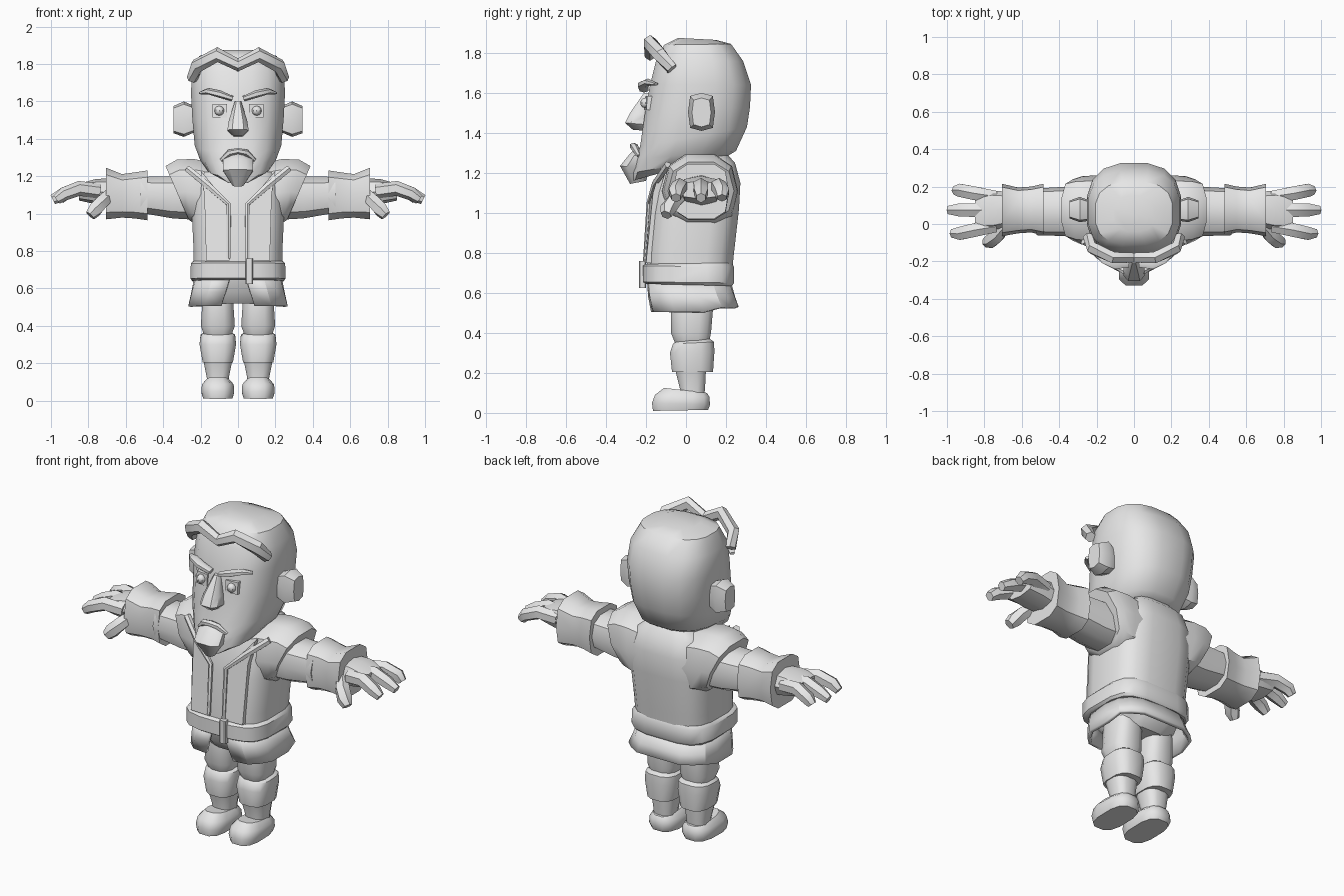
import bpy, bmesh, math
from mathutils import Vector

clay = bpy.data.materials.new("light_grey")
clay.diffuse_color = (0.8, 0.8, 0.8, 1)


def finish(name, bm, angle=40):
    """Turn a bmesh into an object, smooth with sharp creases."""
    bmesh.ops.recalc_face_normals(bm, faces=bm.faces)
    for f in bm.faces:
        f.smooth = True
    for e in bm.edges:
        e.smooth = e.calc_face_angle(0) < math.radians(angle)
    me = bpy.data.meshes.new(name)
    bm.to_mesh(me)
    bm.free()
    me.materials.append(clay)
    ob = bpy.data.objects.new(name, me)
    bpy.context.collection.objects.link(ob)
    return ob


def loft(name, rings, closed=True, angle=40):
    """Skin a list of equal-length point rings."""
    bm = bmesh.new()
    rows = [[bm.verts.new(p) for p in r] for r in rings]
    n = len(rows[0])
    for a, b in zip(rows, rows[1:]):
        for i in range(n if closed else n - 1):
            j = (i + 1) % n
            bm.faces.new((a[i], a[j], b[j], b[i]))
    if closed:
        bm.faces.new(rows[0])
        bm.faces.new(rows[-1])
    return finish(name, bm, angle)


def power(v, e):
    return math.copysign(abs(v) ** e, v)


def ring_z(zf, zb, hw, yf, yb, cx=0, n=12, e=0.7):
    """Rounded-box ring, height running from zf at the front to zb at the back."""
    pts = []
    for i in range(n):
        t = math.tau * (i + 0.5) / n
        s = power(math.sin(t), e) / power(math.sin(math.tau * (n // 4 - 0.5) / n), e)
        s = max(-1, min(1, s))
        pts.append((cx + hw * power(math.cos(t), e), (yf + yb) / 2 + s * (yb - yf) / 2,
                    (zf + zb) / 2 + s * (zb - zf) / 2))
    return pts


def ring_x(x, y0, y1, z0, z1, slant=0, n=10, e=0.8):
    """Ring across the x axis; slant pushes its top outwards."""
    pts = []
    for i in range(n):
        t = math.tau * i / n
        c, s = power(math.cos(t), e), power(math.sin(t), e)
        pts.append((x + slant * s, (y0 + y1) / 2 + c * (y1 - y0) / 2,
                    (z0 + z1) / 2 + s * (z1 - z0) / 2))
    return pts


def flip(rings, s):
    return [[(s * x, y, z) for x, y, z in r] for r in rings]


def tube(name, path, radii, up=(0, 0, 1), n=6, s=1):
    """Tapered tube; each radius is (sideways, upwards)."""
    pts = [Vector(p) for p in path]
    rings = []
    for i, p in enumerate(pts):
        t = (pts[min(i + 1, len(pts) - 1)] - pts[max(i - 1, 0)]).normalized()
        side = t.cross(Vector(up)).normalized()
        top = side.cross(t)
        a, b = radii[i]
        rings.append([tuple(p + side * a * math.cos(math.tau * (k + .5) / n)
                            + top * b * math.sin(math.tau * (k + .5) / n)) for k in range(n)])
    return loft(name, flip(rings, s))


def panel(name, pts, depth, s=1):
    """Flat polygon given depth along y."""
    return loft(name, flip([pts, [(x, y + depth, z) for x, y, z in pts]], s))


# Head
loft("head", [ring_z(*r, n=16, e=0.75) for r in (
    (1.16, 1.24, .08, -.27, .02), (1.20, 1.28, .165, -.27, .20),
    (1.27, 1.31, .205, -.25, .25), (1.33, 1.43, .235, -.23, .305),
    (1.50, 1.53, .248, -.205, .32), (1.64, 1.64, .255, -.18, .325),
    (1.76, 1.76, .25, -.15, .285), (1.84, 1.845, .21, -.11, .225),
    (1.875, 1.865, .11, -.04, .15))])

# Chin, mouth and nose
loft("chin", [ring_z(*r, n=8) for r in (
    (1.145, 1.16, .03, -.28, -.2), (1.235, 1.22, .085, -.33, -.18),
    (1.29, 1.28, .085, -.285, -.17), (1.325, 1.33, .03, -.25, -.17))])
tube("mouth", [(-.09, -.235, 1.285), (-.045, -.255, 1.325), (0, -.262, 1.335),
               (.045, -.255, 1.325), (.09, -.235, 1.285)],
     [(.01, .01), (.02, .018), (.022, .016), (.02, .018), (.01, .01)])
loft("nose", [ring_z(*r, n=8) for r in (
    (1.415, 1.41, .025, -.265, -.18), (1.45, 1.44, .06, -.305, -.18),
    (1.50, 1.49, .052, -.28, -.17), (1.60, 1.60, .018, -.21, -.15))])

# Hair curl
tube("hair_curl", [(-.245, -.07, 1.72), (-.22, -.13, 1.79), (-.11, -.18, 1.85), (0, -.18, 1.795),
                   (.11, -.18, 1.85), (.22, -.13, 1.79), (.245, -.07, 1.72)],
     [(.03, .03), (.035, .04), (.035, .04), (.03, .035), (.035, .04), (.035, .04), (.03, .03)])

# Jacket body and pelvis
loft("jacket", [ring_z(*r, n=16, e=0.6) for r in (
    (.66, .66, .24, -.195, .225), (.80, .80, .24, -.195, .24),
    (1.00, 1.02, .25, -.175, .265), (1.13, 1.15, .24, -.16, .272),
    (1.22, 1.25, .21, -.13, .245), (1.24, 1.30, .14, -.08, .2))])
loft("pelvis", [ring_z(*r) for r in (
    (.52, .52, .15, -.1, .14), (.58, .58, .2, -.15, .2), (.68, .68, .2, -.17, .21))])

# Belt and buckle flap
loft("belt", [ring_z(*r, n=16, e=0.55) for r in (
    (.645, .635, .245, -.20, .23), (.655, .65, .257, -.215, .24),
    (.735, .73, .255, -.215, .24), (.745, .75, .24, -.2, .23))])
loft("buckle", [ring_z(z, z, .02, -.235, -.2, cx=.06, n=8, e=0.4) for z in (.625, .76)])

# Skirt, open at the front
rows = []
for z, hw, yf, yb, gap in ((.655, .235, -.195, .225, .03), (.58, .255, -.195, .25, .055),
                           (.505, .272, -.182, .268, .085)):
    row = []
    for i in range(17):
        g = gap / hw * 0.6
        t = -math.pi / 2 + g + (math.tau - 2 * g) * i / 16
        wave = 1 + (.02 if i % 2 else -.02) * (z < .6)
        row.append((hw * power(math.cos(t), .65) * min(wave, 1.0),
                    (yf + yb) / 2 + (yb - yf) / 2 * power(math.sin(t), .65) * wave,
                    z + .025 * (math.sin(t) > .3) * (z < .55)))
    rows.append(row)
skirt = loft("skirt", rows, closed=False, angle=30)
skirt.modifiers.new("thickness", 'SOLIDIFY').thickness = 0.02

for s in (-1, 1):
    side = "left" if s > 0 else "right"

    # Ears, brows and eyes
    loft(side + "_ear", flip([ring_x(.22, .02, .12, 1.44, 1.57, n=8, e=.5),
                              ring_x(.29, .01, .145, 1.41, 1.60, n=8, e=.5),
                              ring_x(.345, .03, .125, 1.43, 1.575, n=8, e=.5)], s))
    tube(side + "_brow", [(.03, -.21, 1.615), (.10, -.215, 1.64), (.16, -.19, 1.655),
                          (.20, -.15, 1.645)],
         [(.025, .014), (.03, .02), (.025, .017), (.015, .008)], s=s)
    panel(side + "_eye_socket", [(.06, -.208, 1.515), (.135, -.198, 1.515),
                                 (.135, -.194, 1.585), (.06, -.202, 1.585)], .03, s)
    bm = bmesh.new()
    bmesh.ops.create_uvsphere(bm, u_segments=8, v_segments=6, radius=.026)
    bmesh.ops.translate(bm, verts=bm.verts, vec=(s * .1, -.203, 1.55))
    finish(side + "_eyeball", bm)

    # Jacket front and lapel
    panel(side + "_jacket_front", [(.045, -.206, .75), (.17, -.2, .75), (.18, -.165, 1.1),
                                   (.20, -.125, 1.23), (.05, -.182, 1.05)], .03, s)
    tube(side + "_lapel", [(.05, -.205, .76), (.05, -.185, 1.05), (.16, -.155, 1.15),
                           (.27, -.09, 1.24)],
         [(.012, .01), (.014, .012), (.02, .015), (.02, .02)], up=(0, -1, 0), s=s)

    # Short jacket sleeve, arm and cuff
    loft(side + "_shoulder", flip([ring_x(.10, -.10, .25, .93, 1.27),
                                   ring_x(.21, -.12, .26, .92, 1.30, .03),
                                   ring_x(.28, -.11, .255, .94, 1.295, .05),
                                   ring_x(.325, -.09, .24, .96, 1.26, .065)], s))
    loft(side + "_arm", flip([ring_x(.2, -.07, .21, .96, 1.23), ring_x(.35, -.065, .20, .97, 1.205),
                              ring_x(.52, -.06, .19, 1.0, 1.2)], s))
    loft(side + "_cuff", flip([ring_x(.485, -.06, .215, .96, 1.235, e=.65),
                               ring_x(.55, -.045, .20, .97, 1.225, e=.65),
                               ring_x(.62, -.05, .195, .975, 1.215, e=.65),
                               ring_x(.705, -.065, .215, .965, 1.25, e=.65)], s), angle=35)

    # Hand, fingers and thumb
    loft(side + "_hand", flip([ring_x(.66, -.01, .17, 1.03, 1.19, n=8),
                               ring_x(.76, -.035, .18, 1.05, 1.185, n=8),
                               ring_x(.85, -.035, .17, 1.07, 1.16, n=8)], s))
    for k, (y, tip) in enumerate(((.18, .96), (.075, .995), (-.05, .975))):
        y0 = .07 + (y - .07) * .7
        tube(f"{side}_finger_{k + 1}",
             [(.74, y0, 1.12), (.85, (y + y0) / 2, 1.135), (.93, y, 1.105), (tip - .005, y, 1.075)],
             [(.035, .04), (.042, .04), (.04, .036), (.025, .027)], s=s)
    tube(side + "_thumb", [(.69, -.01, 1.1), (.73, -.06, 1.06), (.765, -.09, 1.02),
                           (.79, -.1, .99)],
         [(.035, .035), (.042, .04), (.042, .042), (.027, .03)], s=s)

    # Thigh, boot cuff, boot shaft and foot
    for part, rings in (
        ("thigh", ((.35, .35, .075, -.055, .115), (.40, .40, .093, -.075, .125),
                   (.52, .52, .085, -.075, .135), (.60, .60, .08, -.07, .13))),
        ("boot_cuff", ((.205, .205, .083, -.07, .135), (.30, .305, .1, -.08, .142),
                       (.345, .355, .095, -.065, .14), (.36, .37, .075, -.045, .12))),
        ("boot_shaft", ((.08, .08, .06, -.03, .09), (.12, .12, .06, -.03, .095),
                        (.22, .22, .08, -.055, .10))),
        ("foot", ((.01, .015, .08, -.165, .11), (.05, .04, .09, -.17, .12),
                  (.09, .08, .087, -.155, .117), (.125, .10, .06, -.11, .105)))):
        loft(f"{side}_{part}", [ring_z(*r, cx=s * .108) for r in rings])
